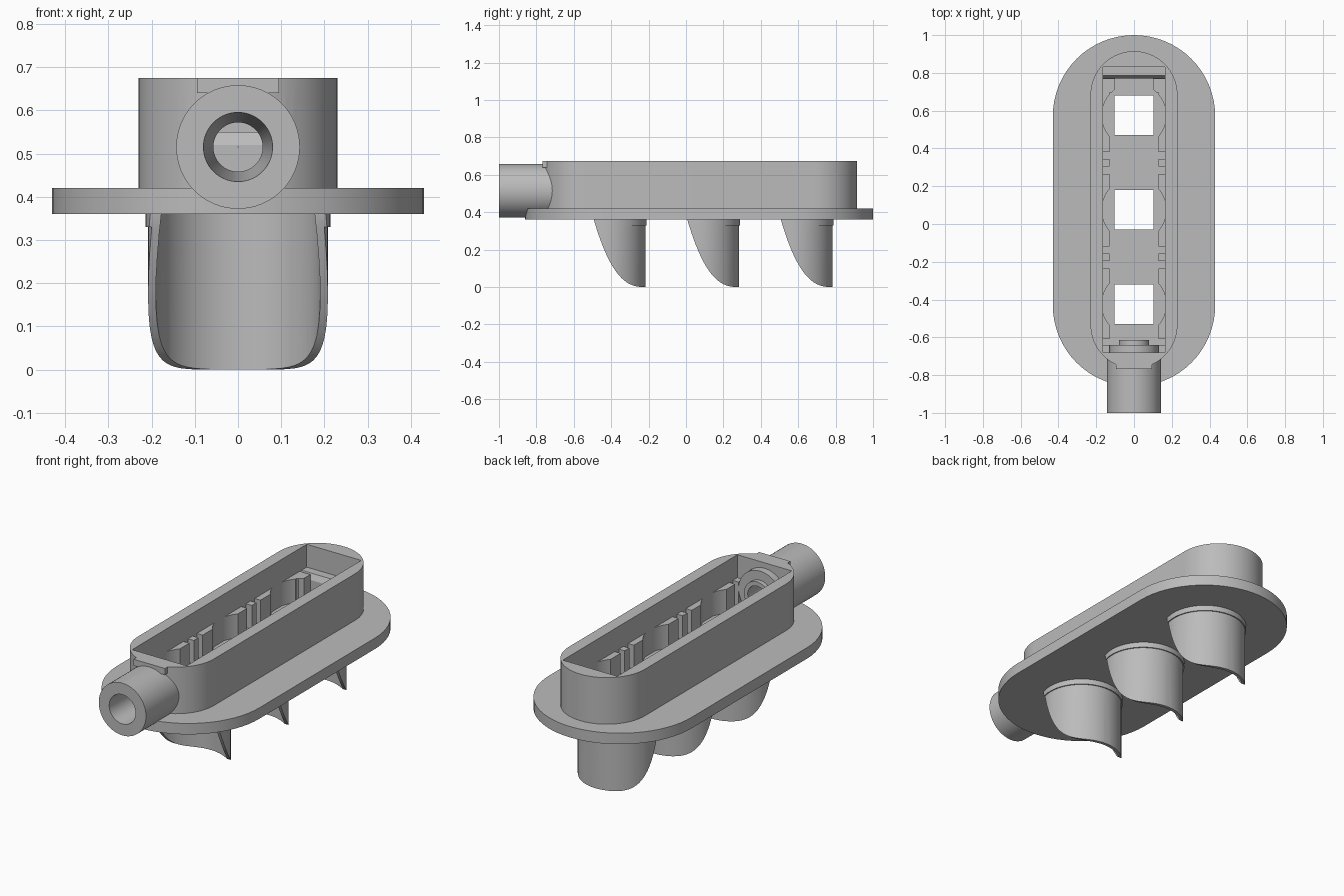
import bpy, bmesh, math
from mathutils import Matrix

if "Cube" in bpy.data.objects:
    bpy.data.objects.remove(bpy.data.objects["Cube"])

grey = bpy.data.materials.new("grey plastic")
grey.diffuse_color = (0.5, 0.5, 0.5, 1)
grey.use_nodes = True
grey.node_tree.nodes["Principled BSDF"].inputs["Base Color"].default_value = grey.diffuse_color
HOLES = (-0.425, 0.075, 0.575)      # y of the three outlets
PIPE_Z = 0.515


def finish(name, bm):
    bmesh.ops.recalc_face_normals(bm, faces=bm.faces[:])
    me = bpy.data.meshes.new(name)
    bm.to_mesh(me)
    bm.free()
    me.materials.append(grey)
    ob = bpy.data.objects.new(name, me)
    bpy.context.collection.objects.link(ob)
    return ob


def boxes(name, items):
    """Each item is (x0, x1, y0, y1, z0, z1)."""
    bm = bmesh.new()
    for x0, x1, y0, y1, z0, z1 in items:
        m = Matrix.Translation(((x0 + x1) / 2, (y0 + y1) / 2, (z0 + z1) / 2))
        m = m @ Matrix.Diagonal((x1 - x0, y1 - y0, z1 - z0, 1))
        bmesh.ops.create_cube(bm, size=1, matrix=m)
    return finish(name, bm)


def prism(name, pts, offset):
    """Extrude a closed outline of 3D points."""
    bm = bmesh.new()
    f = bm.faces.new([bm.verts.new(p) for p in pts])
    top = bmesh.ops.extrude_face_region(bm, geom=[f])["geom"]
    bmesh.ops.translate(bm, vec=offset,
                        verts=[v for v in top if isinstance(v, bmesh.types.BMVert)])
    return finish(name, bm)


def stadium(name, r, y0, y1, z0, z1):
    pts = []
    for i in range(66):
        a = math.pi * (i if i < 33 else i - 1) / 32
        cy = y1 - r if i < 33 else y0 + r
        pts.append((r * math.cos(a), cy + r * math.sin(a), z0))
    return prism(name, pts, (0, 0, z1 - z0))


def cylinder(name, r, y, z0, z1):
    bm = bmesh.new()
    bmesh.ops.create_cone(bm, cap_ends=True, segments=64, radius1=r, radius2=r,
                          depth=z1 - z0, matrix=Matrix.Translation((0, y, (z0 + z1) / 2)))
    return finish(name, bm)


def lathe_y(name, profile):
    """Revolve a closed (radius, y) outline around the pipe axis."""
    bm = bmesh.new()
    n = 64
    rings = [[bm.verts.new((r * math.cos(2 * math.pi * i / n), y,
                            PIPE_Z + r * math.sin(2 * math.pi * i / n)))
              for i in range(n)] for r, y in profile]
    for a, b in zip(rings, rings[1:] + rings[:1]):
        for i in range(n):
            j = (i + 1) % n
            bm.faces.new((a[i], a[j], b[j], b[i]))
    return finish(name, bm)


def combine(ob, other, op="DIFFERENCE"):
    mod = ob.modifiers.new("cut", "BOOLEAN")
    mod.object, mod.operation, mod.solver = other, op, "EXACT"
    bpy.context.view_layer.objects.active = ob
    bpy.ops.object.modifier_apply(modifier=mod.name)
    bpy.data.objects.remove(other)


# Base flange with three square openings
flange = stadium("flange", 0.43, -0.86, 1.0, 0.36, 0.42)
combine(flange, boxes("cutter", [(-0.103, 0.103, y - 0.105, y + 0.105, 0.3, 0.5) for y in HOLES]))

# Trough housing, with a flat tab above the pipe
housing = stadium("housing", 0.23, -0.765, 0.915, 0.42, 0.675)
combine(housing, boxes("tab", [(-0.095, 0.095, -0.768, -0.6, 0.64, 0.675)]), "UNION")
combine(housing, boxes("cutter", [(-0.165, 0.165, -0.68, 0.83, 0.3, 0.8)]))
combine(housing, lathe_y("cutter", [(0.001, -0.9), (0.13, -0.9), (0.13, -0.6), (0.001, -0.6)]))

# Inlet pipe with tapering bore and stepped inner end
pipe = lathe_y("inlet_pipe", [(0.08, -1.0), (0.143, -1.0), (0.143, -0.69), (0.13, -0.69),
                              (0.13, -0.64), (0.08, -0.64), (0.08, -0.615), (0.057, -0.615)])

# Side ribs with round pockets around the openings
spans = ((-0.61, -0.235), (-0.197, -0.157), (-0.12, 0.265), (0.305, 0.345), (0.38, 0.695))
items = []
for s in (-1, 1):
    for xi, a, b in [(0.13, *sp) for sp in spans] + [(0.1, 0.695, 0.77)]:
        x0, x1 = sorted((s * xi, s * 0.175))
        items.append((x0, x1, a, b, 0.41, 0.55))
ribs = boxes("side_ribs", items)
for y in HOLES:
    combine(ribs, cylinder("cutter", 0.17, y, 0.3, 0.7))

# Corner blocks beside the pipe end
boxes("pipe_end_blocks", [(-0.17, -0.13, -0.685, -0.64, 0.41, 0.55),
                          (0.13, 0.17, -0.685, -0.64, 0.41, 0.55)])

# Raised shelf with a sloping face at the far end
prism("end_shelf", [(-0.17, 0.77, 0.41), (-0.17, 0.77, 0.52), (-0.17, 0.785, 0.55),
                    (-0.17, 0.84, 0.55), (-0.17, 0.84, 0.41)], (0.34, 0, 0))


# Curved scoops below the openings, each with a thin collar
def scoop_shape(y):
    pts = []
    for i in range(25):
        s = i / 24
        pts.append((-0.4, y - 0.068 + 0.275 * s, 0.36 * (1 - s) ** 2.6))
    pts += [(-0.4, y + 0.3, 0), (-0.4, y + 0.3, 0.365), (-0.4, y - 0.068, 0.365)]
    return prism("cutter", pts, (0.8, 0, 0))


scoops = []
for k, y in enumerate(HOLES, 1):
    for name, r_out, r_in, z0 in (("scoop", 0.208, 0.19, -0.1), ("scoop_collar", 0.214, 0.2, 0.33)):
        part = cylinder(f"{name}_{k}", r_out, y, z0, 0.4)
        combine(part, cylinder("cutter", r_in, y, -0.3, 0.6))
        combine(part, scoop_shape(y), "INTERSECT")
        scoops.append(part)

# Smooth the round walls and keep the edges sharp
bpy.ops.object.select_all(action="DESELECT")
for ob in [flange, housing, pipe, ribs] + scoops:
    ob.select_set(True)
bpy.context.view_layer.objects.active = flange
bpy.ops.object.shade_smooth_by_angle(angle=math.radians(30))
